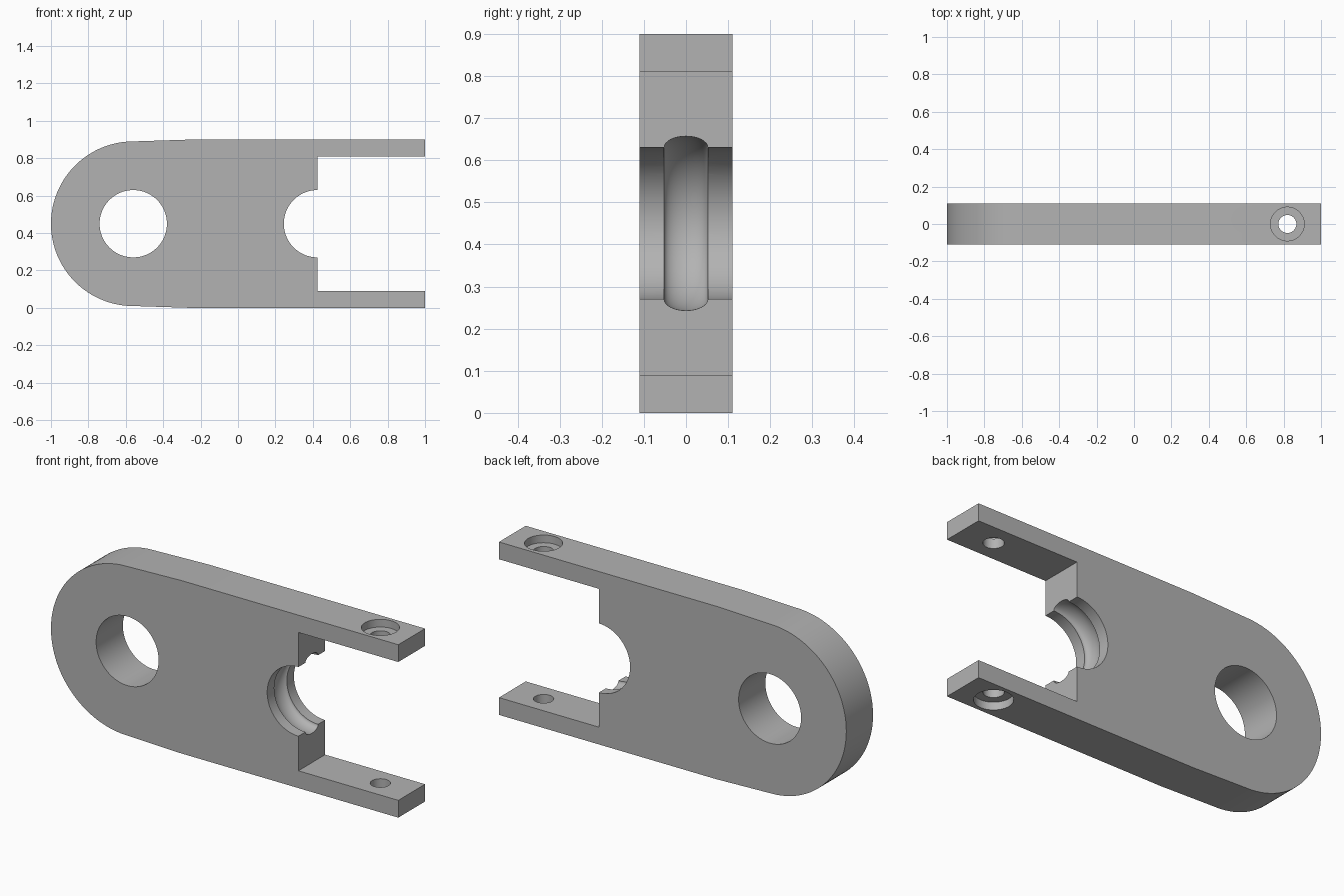
import bpy, bmesh
from math import sin, cos, pi, radians
from mathutils import Matrix, Vector

cube = bpy.data.objects.get("Cube")
if cube:
    bpy.data.objects.remove(cube)

HALF_T = 0.11          # half plate thickness
MID = 0.45             # height of the long axis
BORE_X, SEAT_X, SCREW_X = -0.56, 0.425, 0.82
RADIUS = 0.18

grey = bpy.data.materials.new("plain_grey")
grey.use_nodes = True
colour = (0.45, 0.45, 0.45, 1)
grey.diffuse_color = colour
grey.node_tree.nodes["Principled BSDF"].inputs["Base Color"].default_value = colour


def make_object(name, bm):
    bmesh.ops.recalc_face_normals(bm, faces=bm.faces)
    mesh = bpy.data.meshes.new(name)
    bm.to_mesh(mesh)
    bm.free()
    mesh.materials.append(grey)
    obj = bpy.data.objects.new(name, mesh)
    bpy.context.collection.objects.link(obj)
    return obj


def cylinder(name, centre, radius, depth, axis, sides=96):
    bm = bmesh.new()
    turn = Matrix.Rotation(radians(90), 4, 'X') if axis == 'Y' else Matrix()
    bmesh.ops.create_cone(bm, cap_ends=True, segments=sides, radius1=radius,
                          radius2=radius, depth=depth,
                          matrix=Matrix.Translation(centre) @ turn)
    return make_object(name, bm)


# Forked plate: round end, slightly tapered flanks, two prongs
upper = [(1, 0.81), (1, 0.9), (-0.25, 0.9)]
lower = [(x, 2 * MID - z) for x, z in reversed(upper)]
arc = [(BORE_X + 0.44 * cos(a), MID + 0.44 * sin(a))
       for a in (pi / 2 + pi * i / 64 for i in range(65))]
outline = [(SEAT_X, 0.81)] + upper + arc + lower + [(SEAT_X, 0.09)]
bm = bmesh.new()
face = bm.faces.new([bm.verts.new((x, -HALF_T, z)) for x, z in outline])
side = bmesh.ops.extrude_face_region(bm, geom=[face])
moved = [v for v in side["geom"] if isinstance(v, bmesh.types.BMVert)]
bmesh.ops.translate(bm, verts=moved, vec=(0, 2 * HALF_T, 0))
plate = make_object("forked_plate", bm)

# Large bore and half-round seat
cutters = [cylinder("bore_cutter", (BORE_X, 0, MID), RADIUS, 1, 'Y'),
           cylinder("seat_cutter", (SEAT_X, 0, MID), RADIUS, 1, 'Y')]

# Rounded groove around the seat
bm = bmesh.new()
ring = [bm.verts.new((SEAT_X + RADIUS + 0.027 * cos(a), 0.052 * sin(a), MID))
        for a in (2 * pi * i / 32 for i in range(32))]
edges = [bm.edges.new((ring[i - 1], ring[i])) for i in range(32)]
bmesh.ops.spin(bm, geom=ring + edges, cent=(SEAT_X, 0, MID), axis=(0, 1, 0),
               angle=2 * pi, steps=96, use_merge=True)
bmesh.ops.remove_doubles(bm, verts=bm.verts, dist=0.0001)
cutters.append(make_object("groove_cutter", bm))

# Screw holes, counterbored from the outer faces of the prongs
cutters.append(cylinder("screw_cutter", (SCREW_X, 0, MID), 0.048, 2, 'Z', 48))
for z in (0, 0.9):
    cutters.append(cylinder("counterbore_cutter", (SCREW_X, 0, z), 0.09, 0.08, 'Z', 64))

bpy.context.view_layer.objects.active = plate
for cutter in cutters:
    mod = plate.modifiers.new(cutter.name, 'BOOLEAN')
    mod.operation = 'DIFFERENCE'
    mod.solver = 'EXACT'
    mod.object = cutter
    bpy.ops.object.modifier_apply(modifier=mod.name)
    bpy.data.objects.remove(cutter)

bpy.ops.object.select_all(action='DESELECT')
plate.select_set(True)
bpy.ops.object.shade_smooth_by_angle(angle=radians(30))
